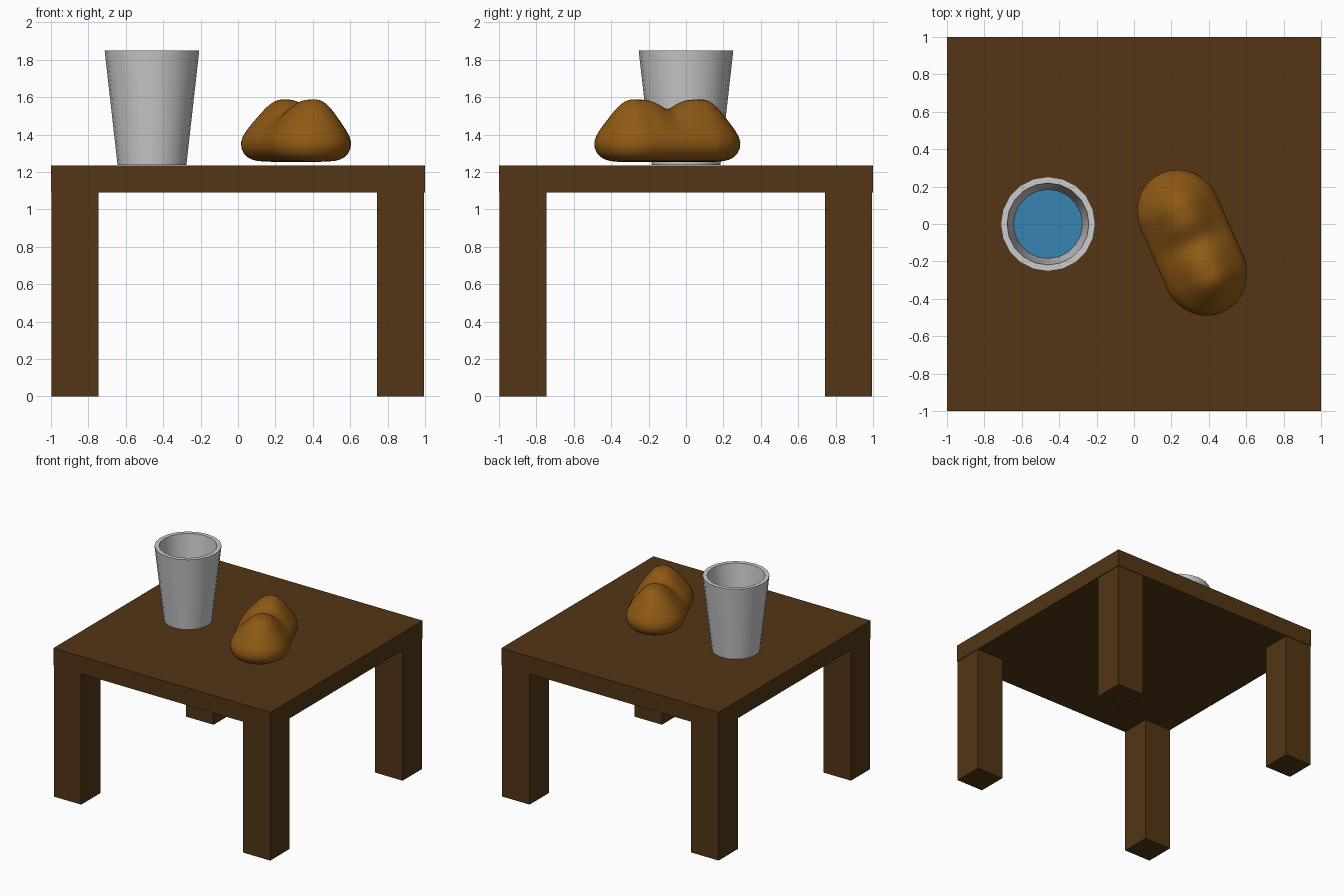
import bpy, bmesh
from math import sin, cos, pi, radians, exp
from mathutils import Vector

if "Cube" in bpy.data.objects:
    bpy.data.objects.remove(bpy.data.objects["Cube"])


def material(name, rgb):
    m = bpy.data.materials.new(name)
    m.diffuse_color = (*rgb, 1)
    m.use_nodes = True
    m.node_tree.nodes["Principled BSDF"].inputs["Base Color"].default_value = m.diffuse_color
    return m


def add_object(name, bm, mat=None, smooth_angle=None):
    bmesh.ops.recalc_face_normals(bm, faces=bm.faces)
    me = bpy.data.meshes.new(name)
    bm.to_mesh(me)
    bm.free()
    ob = bpy.data.objects.new(name, me)
    bpy.context.collection.objects.link(ob)
    if mat:
        me.materials.append(mat)
    if smooth_angle:
        bpy.ops.object.select_all(action='DESELECT')
        ob.select_set(True)
        bpy.context.view_layer.objects.active = ob
        bpy.ops.object.shade_smooth_by_angle(angle=radians(smooth_angle))
    return ob


def box(name, lo, hi, mat):
    lo, hi = Vector(lo), Vector(hi)
    bm = bmesh.new()
    bmesh.ops.create_cube(bm, size=1)
    for v in bm.verts:
        v.co = (lo + hi) / 2 + v.co * (hi - lo)
    return add_object(name, bm, mat)


def bridge(bm, rings):
    n = len(rings[0])
    for a, b in zip(rings, rings[1:]):
        for i in range(n):
            j = (i + 1) % n
            bm.faces.new((a[i], a[j], b[j], b[i]))


wood = material("dark_wood", (0.087, 0.036, 0.0075))
crust = material("crust", (0.275, 0.10, 0.0075))
blue = material("water_blue", (0.038, 0.23, 0.445))

# Table
TOP = 1.235
box("table_top", (-1, -1, 1.09), (1, 1, TOP), wood)
spans = {"left": (-0.997, -0.745), "right": (0.743, 0.995)}
depths = {"front": (-0.997, -0.745), "back": (0.743, 0.995)}
for sx, (x0, x1) in spans.items():
    for sy, (y0, y1) in depths.items():
        box(f"{sy}_{sx}_leg", (x0, y0, 0), (x1, y1, 1.09), wood)

# Tapered cup with a thick wall
SIDES, CX = 20, -0.46


def circle(bm, r, z):
    return [bm.verts.new((CX + r * cos(2 * pi * i / SIDES), r * sin(2 * pi * i / SIDES), z))
            for i in range(SIDES)]


bm = bmesh.new()
rings = [circle(bm, r, z) for r, z in
         ((0.184, TOP + 0.002), (0.253, 1.85), (0.219, 1.85), (0.155, 1.27))]
bridge(bm, rings)
bm.faces.new(rings[0])
bm.faces.new(rings[-1])
add_object("cup", bm, smooth_angle=30)

# Water surface inside the cup
bm = bmesh.new()
bm.faces.new(circle(bm, 0.186, 1.54))
add_object("water", bm, blue)

# Bread loaf: stacked capsule outlines with a dent across the top
L = 0.19
half = [(L, radians(90 * (k + 0.5) / 4)) for k in range(4)]
half += [(L * (1 - k / 5), pi / 2) for k in range(11)]
half += [(-L, radians(90 + 90 * (k + 0.5) / 4)) for k in range(4)]
outline = half + [(t, -a) for t, a in reversed(half)]
profile = [(1.254, 0.10), (1.262, 0.165), (1.295, 0.212), (1.36, 0.231), (1.42, 0.198),
           (1.49, 0.142), (1.55, 0.094), (1.582, 0.05), (1.588, 0.02)]
U, W = Vector((-0.406, 0.914, 0)), Vector((0.914, 0.406, 0))

bm = bmesh.new()
rings = []
for z, r in profile:
    ring = []
    for t, a in outline:
        along, across = t + r * cos(a), r * sin(a)
        high = max(0, (z - 1.4) / 0.185)
        dent = 0.055 * high * exp(-(along / 0.07) ** 2)
        p = Vector((0.31 + 0.015 * high, -0.10, z - dent)) + U * along + W * across
        ring.append(bm.verts.new(p))
    rings.append(ring)
bridge(bm, rings)
n = len(outline)
for ring in (rings[0], rings[-1]):
    for i in range(n // 2 - 1):
        bm.faces.new((ring[i], ring[i + 1], ring[n - 2 - i], ring[n - 1 - i]))
loaf = add_object("bread_loaf", bm, crust, smooth_angle=80)
loaf.modifiers.new("soften", 'SUBSURF').levels = 1
loaf.modifiers["soften"].render_levels = 1
